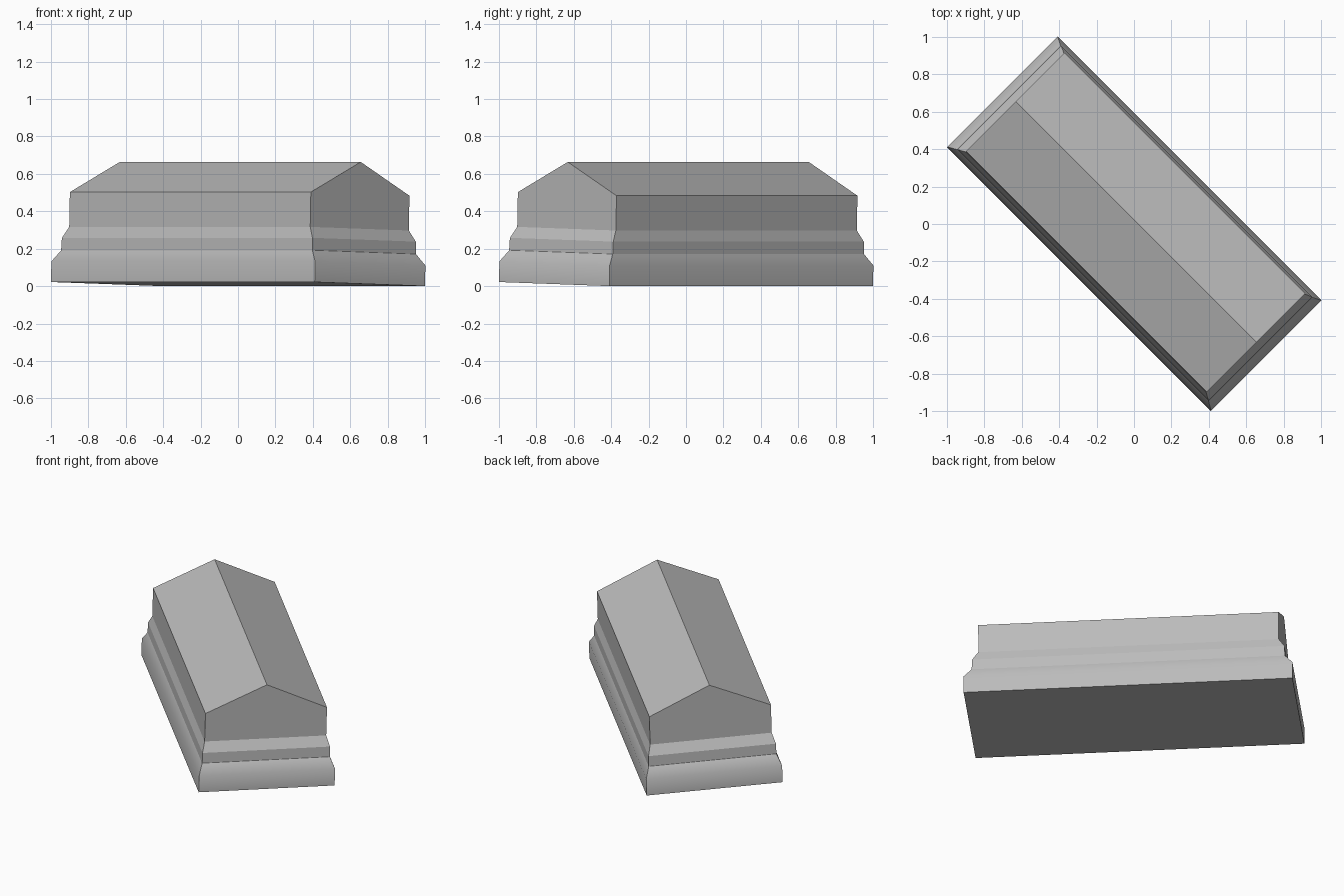
import bpy, bmesh
from math import pi
from mathutils import Matrix

cube = bpy.data.objects.get("Cube")
if cube:
    bpy.data.objects.remove(cube, do_unlink=True)

stone = bpy.data.materials.new("grey_stone")
stone.use_nodes = True
colour = (0.5, 0.5, 0.5, 1)
stone.diffuse_color = colour
stone.node_tree.nodes["Principled BSDF"].inputs["Base Color"].default_value = colour

# Moulding levels: half length, half width, height
LEVELS = [(0.997, 0.417, 0), (0.997, 0.417, 0.11), (0.95, 0.392, 0.17),
          (0.947, 0.391, 0.237), (0.911, 0.373, 0.296), (0.911, 0.373, 0.482)]
RIDGE = 0.653
SMOOTH_RINGS = 2  # the rounded plinth at the foot

bm = bmesh.new()
rings = [[bm.verts.new((sx * l, sy * w, z))
          for sx, sy in ((-1, -1), (1, -1), (1, 1), (-1, 1))]
         for l, w, z in LEVELS]

# Underside and stepped walls
bm.faces.new(rings[0][::-1])
for r in range(len(rings) - 2):
    for i in range(4):
        j = (i + 1) % 4
        face = bm.faces.new((rings[r][i], rings[r][j], rings[r + 1][j], rings[r + 1][i]))
        face.smooth = r < SMOOTH_RINGS

# Upper walls with gable ends, and the two roof slopes
a, b, c, d = rings[-1]
e, f, g, h = rings[-2]
left_peak, right_peak = [bm.verts.new((s * LEVELS[-1][0], 0, RIDGE)) for s in (-1, 1)]
for loop in ((e, f, b, a), (g, h, d, c), (f, g, c, right_peak, b),
             (h, e, a, left_peak, d), (a, b, right_peak, left_peak),
             (c, d, left_peak, right_peak)):
    bm.faces.new(loop)

# Only the shoulder of the plinth is shaded round
shoulder = set(rings[1])
for edge in bm.edges:
    edge.smooth = set(edge.verts) <= shoulder
bmesh.ops.recalc_face_normals(bm, faces=bm.faces)

mesh = bpy.data.meshes.new("stone_tomb")
bm.to_mesh(mesh)
bm.free()
mesh.materials.append(stone)
tomb = bpy.data.objects.new("stone_tomb", mesh)
bpy.context.collection.objects.link(tomb)

# Set diagonally, leaning slightly to one side
tomb.matrix_world = (Matrix.Translation((0, 0, 0.011))
                     @ Matrix.Rotation(-pi / 4, 4, "Z") @ Matrix.Rotation(-0.026, 4, "X"))
